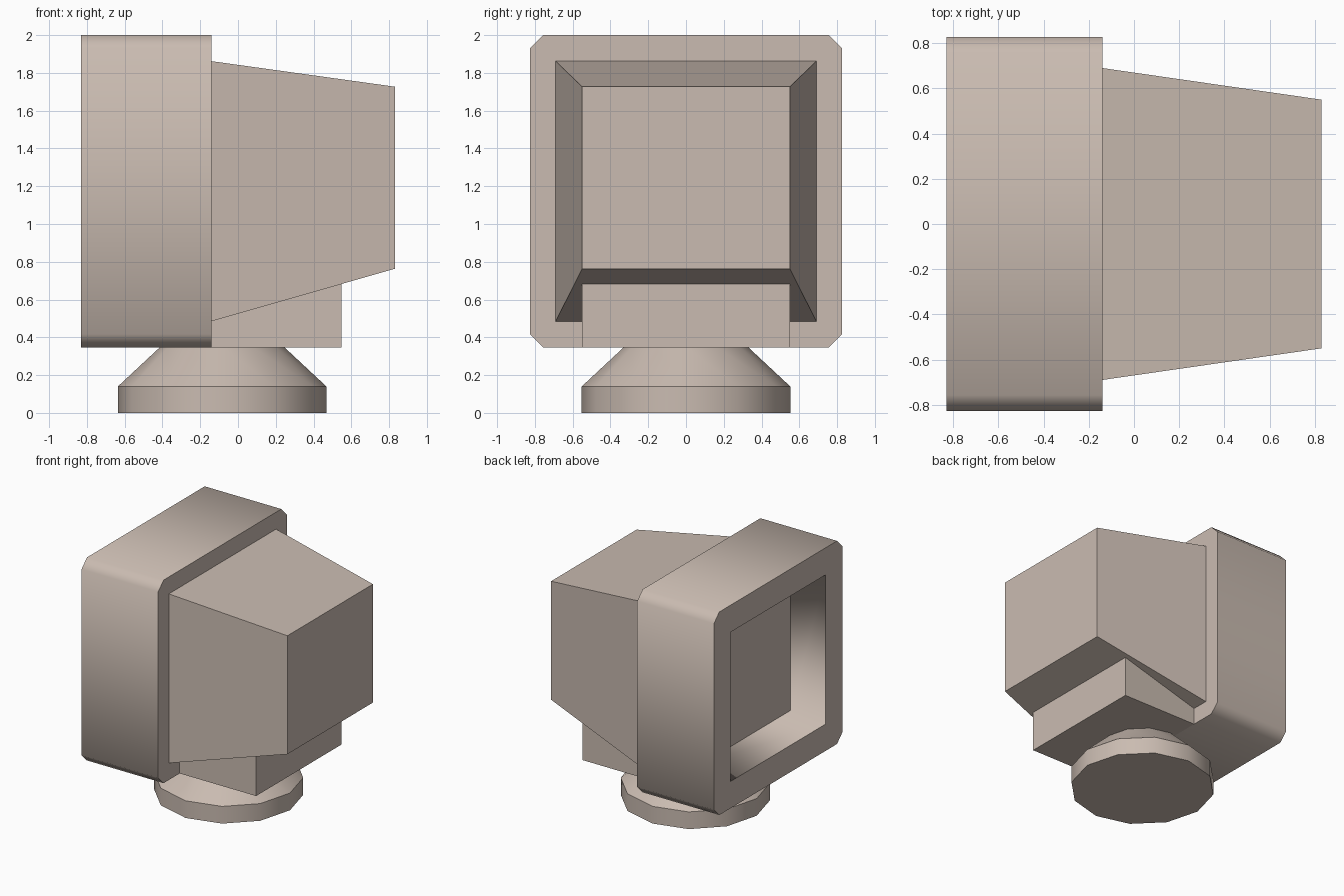
import bpy
import bmesh

cube = bpy.data.objects.get("Cube")
if cube:
    bpy.data.objects.remove(cube, do_unlink=True)

# Single beige plastic for the whole model
beige = bpy.data.materials.new("beige plastic")
beige.use_nodes = True
COLOUR = (0.59, 0.50, 0.44, 1)
beige.diffuse_color = COLOUR
beige.node_tree.nodes["Principled BSDF"].inputs["Base Color"].default_value = COLOUR


def finish(name, bm):
    bmesh.ops.recalc_face_normals(bm, faces=bm.faces[:])
    mesh = bpy.data.meshes.new(name)
    bm.to_mesh(mesh)
    bm.free()
    mesh.materials.append(beige)
    obj = bpy.data.objects.new(name, mesh)
    bpy.context.collection.objects.link(obj)


def rectangle(half, low, high):
    return [(-half, low), (half, low), (half, high), (-half, high)]


def ring(bm, x, outline):
    return [bm.verts.new((x, y, z)) for y, z in outline]


def bridge(bm, a, b):
    n = len(a)
    return [bm.faces.new((a[i], a[(i + 1) % n], b[(i + 1) % n], b[i])) for i in range(n)]


def rim(bm, octagon, square):
    """Flat border: a trapezoid on each side and a triangle at each chamfer."""
    for i in range(4):
        j = (i + 1) % 4
        bm.faces.new((octagon[2 * i], octagon[2 * i + 1], square[j], square[i]))
        bm.faces.new((octagon[2 * i + 1], octagon[(2 * i + 2) % 8], square[j]))


# Case: chamfered frame, recessed tapering screen and tapered rear housing
FRONT, SCREEN, BACK, END = -0.83, -0.555, -0.14, 0.83
HALF, LOW, HIGH, CUT = 0.827, 0.347, 2.0, 0.07
frame = [(-HALF + CUT, LOW), (HALF - CUT, LOW), (HALF, LOW + CUT), (HALF, HIGH - CUT),
         (HALF - CUT, HIGH), (-HALF + CUT, HIGH), (-HALF, HIGH - CUT), (-HALF, LOW + CUT)]

bm = bmesh.new()
outer, rear = ring(bm, FRONT, frame), ring(bm, BACK, frame)
opening = ring(bm, FRONT, rectangle(0.61, 0.565, 1.78))
screen = ring(bm, SCREEN, rectangle(0.55, 0.625, 1.72))
neck = ring(bm, BACK, rectangle(0.69, 0.485, 1.862))
tail = ring(bm, END, rectangle(0.55, 0.763, 1.727))
walls = bridge(bm, outer, rear) + bridge(bm, opening, screen)
rim(bm, outer, opening)
rim(bm, rear, neck)
bridge(bm, neck, tail)
bm.faces.new(screen)
bm.faces.new(tail)
# Frame walls shade smoothly around the corners, with sharp rims
for face in walls:
    face.smooth = True
for edge in bm.edges:
    if abs(edge.verts[0].co.x - edge.verts[1].co.x) < 0.01:
        edge.smooth = False
finish("monitor_case", bm)

# Support block under the housing, its sloping top tucked inside
bm = bmesh.new()
block_front = ring(bm, BACK, rectangle(0.55, LOW, 0.50))
block_back = ring(bm, 0.548, rectangle(0.55, LOW, 0.70))
bridge(bm, block_front, block_back)
bm.faces.new(block_back)
finish("support_block", bm)

# Swivel foot: round disc with a sloping collar
bm = bmesh.new()
for r1, r2, low, high in ((0.552, 0.552, 0, 0.14), (0.552, 0.33, 0.14, LOW)):
    part = bmesh.ops.create_cone(bm, cap_ends=True, segments=12, radius1=r1, radius2=r2, depth=high - low)
    bmesh.ops.translate(bm, vec=(-0.084, 0, (low + high) / 2), verts=part["verts"])
# Weld the two parts and drop the caps hidden inside
bmesh.ops.delete(bm, geom=[f for f in bm.faces if len(f.verts) == 12
                           and f.calc_center_median().z > 0.1], context='FACES_ONLY')
bmesh.ops.remove_doubles(bm, verts=bm.verts[:], dist=0.001)
for face in bm.faces:
    face.smooth = True
for edge in bm.edges:
    if abs(edge.verts[0].co.z - edge.verts[1].co.z) < 0.01:
        edge.smooth = False
finish("swivel_foot", bm)
